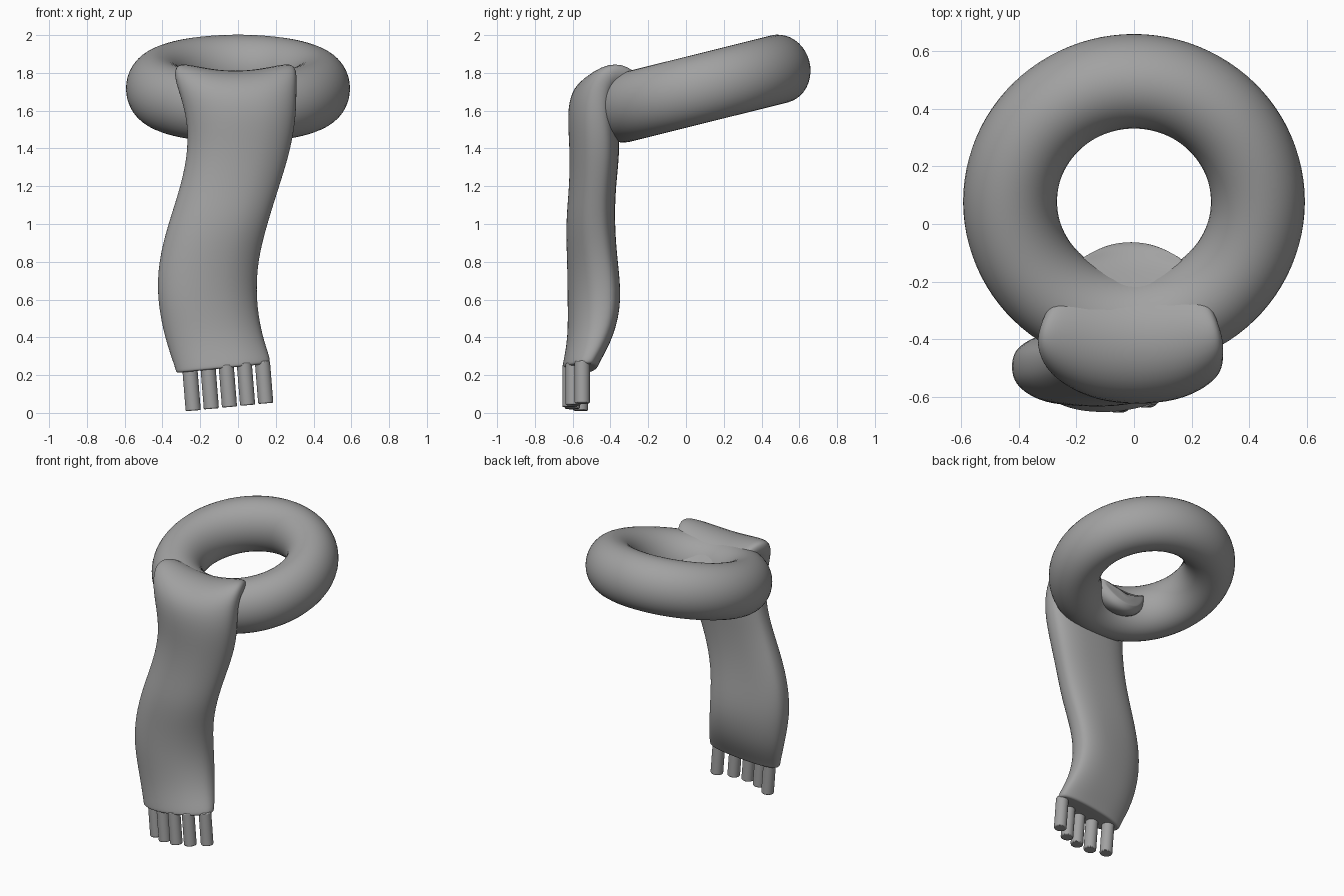
import bpy, bmesh, math
from mathutils import Vector

if "Cube" in bpy.data.objects:
    bpy.data.objects.remove(bpy.data.objects["Cube"])

# Dark grey wool shared by all parts
wool = bpy.data.materials.new("dark_grey")
wool.diffuse_color = (0.36, 0.36, 0.36, 1)
wool.use_nodes = True
wool.node_tree.nodes["Principled BSDF"].inputs["Base Color"].default_value = wool.diffuse_color

# Neck ring: tilted torus with slightly taller cross-section
bpy.ops.mesh.primitive_torus_add(major_segments=96, minor_segments=40,
                                 major_radius=0.43, minor_radius=0.163,
                                 location=(0, 0.078, 1.717),
                                 rotation=(math.radians(14), 0, 0))
ring = bpy.context.object
ring.name = "neck_ring"
ring.scale = (1, 1, 1.12)
ring.data.materials.append(wool)
bpy.ops.object.shade_smooth()

# Hanging end: rounded sections swept up the front, over the ring and into its hole
# (centre x, y, z, half width, half thickness, pitch in degrees)
SECTIONS = [
    (-0.08, -0.538, 0.24, 0.25, 0.07, 0),
    (-0.13, -0.48, 0.40, 0.257, 0.097, 0),
    (-0.167, -0.462, 0.60, 0.264, 0.116, 0),
    (-0.16, -0.473, 0.80, 0.264, 0.11, 0),
    (-0.108, -0.485, 1.00, 0.264, 0.108, 0),
    (-0.042, -0.472, 1.20, 0.262, 0.1, 0),
    (0.01, -0.458, 1.40, 0.273, 0.112, 0),
    (0.018, -0.475, 1.58, 0.293, 0.11, 3),
    (-0.005, -0.465, 1.72, 0.316, 0.11, 25),
    (-0.015, -0.41, 1.815, 0.33, 0.1, 60),
    (-0.015, -0.31, 1.815, 0.30, 0.095, 95),
    (-0.01, -0.215, 1.70, 0.24, 0.085, 105),
    (-0.01, -0.12, 1.655, 0.20, 0.08, 90),
]
COUNT = 24


def spow(v, e):
    return math.copysign(abs(v) ** e, v)


def clamp(v):
    return max(0, min(1, v))


def shifted(s, dy, dz, shrink):
    return (s[0], s[1] + dy, s[2] + dz, s[3] - shrink, s[4] - shrink, s[5])


# Crisp hem at the bottom, rounded nose at the tucked end
first, last = SECTIONS[0], SECTIONS[-1]
stations = [shifted(first, 0, -0.004, 0.013), first, shifted(first, 0.005, 0.022, -0.003)]
stations += SECTIONS[1:]
stations += [shifted(last, 0.045, 0, 0.017), shifted(last, 0.06, 0, 0.045)]

bm = bmesh.new()
loops = []
for cx, cy, cz, hw, ht, pitch in stations:
    p = math.radians(pitch)
    normal = Vector((0, -math.cos(p), math.sin(p)))
    roll = 0.1 * clamp((0.6 - cz) / 0.34)
    yaw = 0.13 * clamp((1.0 - cz) / 0.4) * clamp(cz / 0.6)
    nose = 0.05 * clamp((cy + 0.2) / 0.1)
    loop = []
    for i in range(COUNT):
        a = 2 * math.pi * i / COUNT
        u, t = spow(math.cos(a), 0.75), spow(math.sin(a), 0.75)
        x = u * hw
        # the front bows forward more than the back; the top sags in the middle
        front = (1 + t) / 2
        sag = Vector((0, -0.048 * front * math.cos(p), -0.1 * math.sin(p)))
        co = Vector((cx + x, cy + yaw * x - nose * u * u, cz + roll * x))
        loop.append(bm.verts.new(co + sag * (1 - u * u) + normal * t * ht))
    loops.append(loop)
for a, b in zip(loops, loops[1:]):
    for i in range(COUNT):
        j = (i + 1) % COUNT
        bm.faces.new((a[i], a[j], b[j], b[i]))
# Close each end with a small inset
for loop in (loops[0], loops[-1]):
    cap = bm.faces.new(loop)
    bmesh.ops.inset_region(bm, faces=[cap], thickness=0.015)
bmesh.ops.recalc_face_normals(bm, faces=bm.faces)
for f in bm.faces:
    f.smooth = True
mesh = bpy.data.meshes.new("hanging_end")
bm.to_mesh(mesh)
bm.free()
mesh.materials.append(wool)
panel = bpy.data.objects.new("hanging_end", mesh)
bpy.context.collection.objects.link(panel)
sub = panel.modifiers.new("smooth", 'SUBSURF')
sub.levels = sub.render_levels = 2

# Fringe: five slanted strands following the bowed lower edge
for i in range(5):
    x = -0.245 + 0.096 * i
    y = -0.615 + 0.06 * ((x + 0.06) / 0.19) ** 2
    base = 0.01 + 0.1 * (x + 0.245)
    top, bottom = Vector((x - 0.01, y, base + 0.225)), Vector((x + 0.008, y, base + 0.002))
    axis = top - bottom
    bpy.ops.mesh.primitive_cylinder_add(vertices=32, radius=0.04, depth=axis.length,
                                        location=(top + bottom) / 2)
    strand = bpy.context.object
    strand.name = f"fringe_{i + 1}"
    strand.rotation_euler = axis.to_track_quat('Z', 'Y').to_euler()
    strand.data.materials.append(wool)
    bev = strand.modifiers.new("soft_rim", 'BEVEL')
    bev.width, bev.segments, bev.limit_method = 0.006, 2, 'ANGLE'
    bpy.ops.object.shade_smooth_by_angle(angle=math.radians(50))
